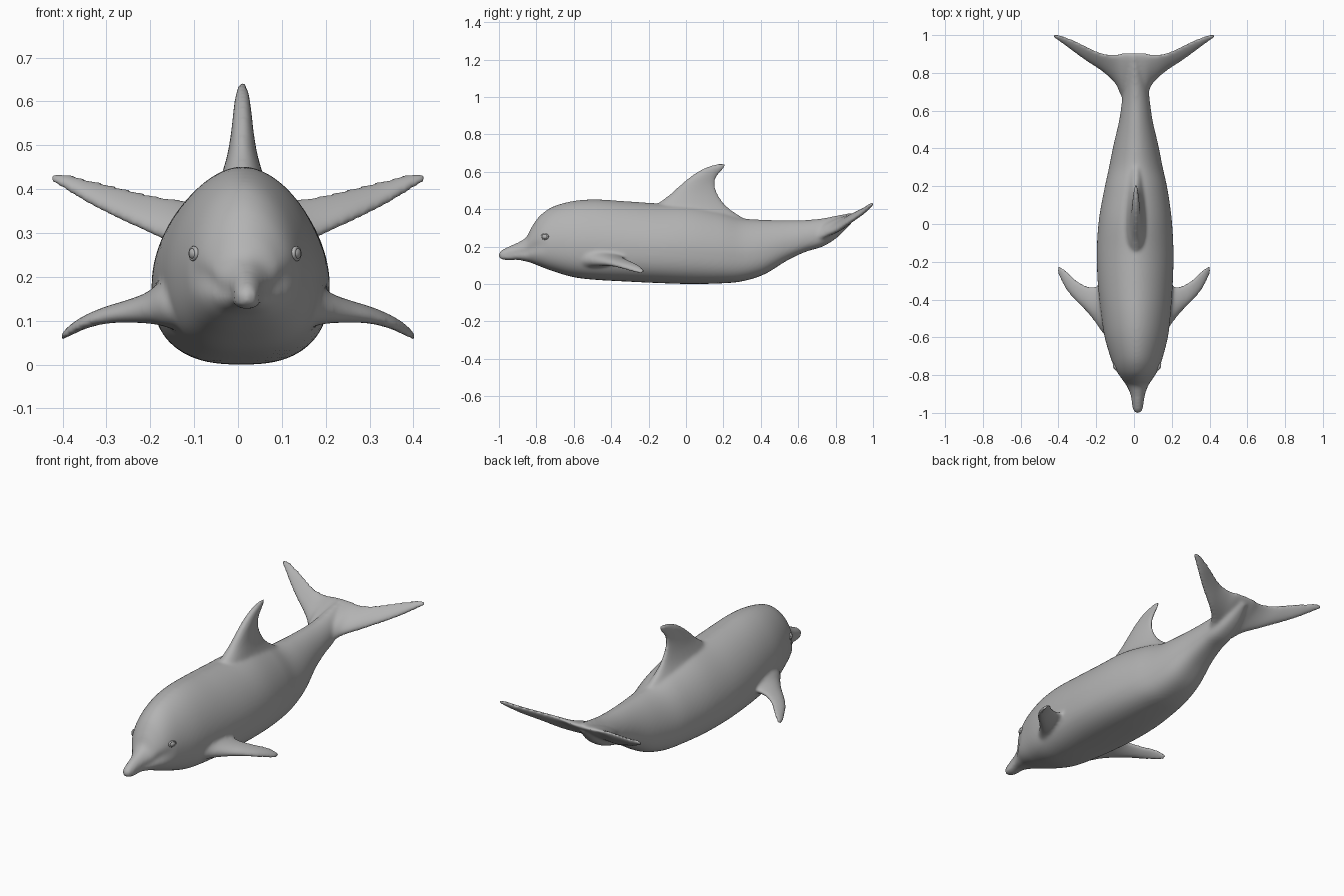
import bpy, bmesh
from math import sin, cos, pi, exp, radians
from mathutils import Vector

cube = bpy.data.objects.get("Cube")
if cube:
    bpy.data.objects.remove(cube, do_unlink=True)

grey = bpy.data.materials.new("dolphin grey")
grey.use_nodes = True
colour = (0.45, 0.45, 0.45, 1)
grey.diffuse_color = colour
grey.node_tree.nodes["Principled BSDF"].inputs["Base Color"].default_value = colour


def smooth_rows(rows, steps):
    """Pass a smooth curve through rows of numbers."""
    result = []
    for i in range(len(rows) - 1):
        before, start = rows[max(i - 1, 0)], rows[i]
        end, after = rows[i + 1], rows[min(i + 2, len(rows) - 1)]
        for s in range(steps):
            t = s / steps
            result.append([
                b + t * ((c - a) + t * ((2 * a - 5 * b + 4 * c - d)
                                        + t * (3 * b - a - 3 * c + d))) / 2
                for a, b, c, d in zip(before, start, end, after)])
    result.append(list(rows[-1]))
    return result


def loft(bm, rings):
    """Skin a list of point rings and cap both ends."""
    loops = [[bm.verts.new(p) for p in ring] for ring in rings]
    for low, high in zip(loops, loops[1:]):
        for k in range(len(low)):
            j = (k + 1) % len(low)
            bm.faces.new((low[k], low[j], high[j], high[k]))
    bm.faces.new(loops[0])
    bm.faces.new(loops[-1])


def power(value, exponent):
    return abs(value) ** exponent * (1 if value > 0 else -1)


def body_ring(row, count=64):
    """Egg-shaped section: narrow back, full belly, pinched mouth line."""
    y, low, high, half, centre = row
    middle = low + 0.42 * (high - low)
    mouth = 0.13 * min(max((-0.74 - y) / 0.08, 0), 1)
    ring = []
    for k in range(count):
        c, s = cos(2 * pi * k / count), sin(2 * pi * k / count)
        e = 1.1 if s > 0 else 0.75
        reach = (high if s > 0 else low) - middle
        width = half * power(c, e) * (1 - mouth * exp(-(s / 0.18) ** 2))
        ring.append((centre + width, y, middle + reach * abs(s) ** e))
    return ring


def fin_ring(row, axis, count=24):
    """Rounded blade section between a leading and a trailing point."""
    lead, trail, thick = Vector(row[:3]), Vector(row[3:6]), row[6]
    ring = []
    for k in range(count):
        c, s = cos(2 * pi * k / count), sin(2 * pi * k / count)
        point = (lead + trail) / 2 + (lead - trail) / 2 * c
        ring.append(point + axis * thick * s * (1 + 0.3 * c))
    return ring


def fin(bm, rows, axis):
    loft(bm, [fin_ring(r, axis.normalized()) for r in smooth_rows(rows, 6)])


def flip(row):
    """Mirror a fin section to the other side."""
    a, b, c, d, e, f, g = row
    return (-a, b, c, -d, e, f, g)


bm = bmesh.new()

# Body from beak to tail stock: y, bottom, top, half width, centre x
body = [
    (-1.0, .142, .168, .013, .02), (-.985, .131, .182, .026, .02),
    (-.95, .127, .2, .033, .02), (-.9, .129, .222, .042, .02),
    (-.855, .12, .25, .062, .018), (-.825, .112, .305, .083, .017),
    (-.78, .094, .366, .112, .016), (-.71, .068, .414, .137, .014),
    (-.6, .036, .444, .167, .012), (-.48, .022, .452, .184, .01),
    (-.32, .013, .442, .198, .007), (-.15, .005, .431, .203, .006),
    (.02, 0, .425, .193, .007), (.18, .003, .39, .168, .01),
    (.3, .014, .352, .142, .01), (.42, .052, .343, .118, .01),
    (.54, .125, .341, .09, .01), (.64, .172, .342, .075, .01),
    (.73, .2, .351, .066, .008), (.81, .25, .367, .048, .004),
    (.89, .33, .382, .018, 0),
]
loft(bm, [body_ring(r) for r in smooth_rows(body, 6)])

# Dorsal fin: height, leading y, trailing y, half thickness
dorsal = [
    (.34, -.24, .33, .075), (.39, -.19, .25, .062),
    (.43, -.15, .205, .047), (.48, -.085, .172, .033),
    (.53, -.03, .156, .025), (.57, .018, .165, .021),
    (.605, .07, .193, .017), (.63, .125, .213, .012),
    (.645, .185, .216, .006),
]
fin(bm, [(.01, lead, z, .01, trail, z, t) for z, lead, trail, t in dorsal],
    Vector((1, 0, 0)))

# Flippers, sweeping out, back and down: lead point, trail point, thickness
flipper = [
    (.1, -.62, .12, .1, -.29, .17, .065),
    (.16, -.58, .12, .16, -.31, .155, .052),
    (.2, -.525, .118, .2, -.33, .142, .035),
    (.25, -.465, .112, .25, -.327, .134, .024),
    (.3, -.415, .106, .3, -.3, .122, .018),
    (.35, -.36, .092, .345, -.258, .104, .014),
    (.385, -.3, .073, .38, -.228, .083, .011),
    (.407, -.25, .058, .403, -.217, .062, .006),
]
fin(bm, flipper, Vector((.35, 0, 1)))
fin(bm, [flip(r) for r in flipper], Vector((-.35, 0, 1)))

# Tail flukes, one blade from tip to tip
fluke = [
    (.05, .66, .235, .05, .906, .372, .034),
    (.1, .745, .26, .1, .897, .372, .023),
    (.17, .81, .287, .17, .905, .382, .018),
    (.25, .862, .323, .25, .94, .4, .015),
    (.33, .92, .362, .33, .978, .42, .013),
    (.395, .968, .4, .395, 1.0, .435, .011),
    (.43, .992, .42, .43, 1.003, .434, .006),
]
fin(bm, [flip(r) for r in reversed(fluke)] + fluke, Vector((0, -.8, 1)))

bmesh.ops.recalc_face_normals(bm, faces=bm.faces)
mesh = bpy.data.meshes.new("body_with_fins")
bm.to_mesh(mesh)
bm.free()
mesh.materials.append(grey)
mesh.shade_smooth()
dolphin = bpy.data.objects.new("body_with_fins", mesh)
bpy.context.collection.objects.link(dolphin)

# Fuse the lofts into one skin and soften the joins
fuse = dolphin.modifiers.new("fuse", 'REMESH')
fuse.mode = 'VOXEL'
fuse.voxel_size = 0.008
fuse.use_smooth_shade = True
soften = dolphin.modifiers.new("soften", 'SMOOTH')
soften.factor = 0.5
soften.iterations = 12

# Eyes with raised lids
for side, label in ((1, "left"), (-1, "right")):
    spot = (.016 + side * .117, -.755, .253)
    turn = -side * radians(22)
    bpy.ops.mesh.primitive_uv_sphere_add(
        segments=24, ring_count=16, radius=1, location=spot,
        rotation=(0, 0, turn))
    eye = bpy.context.object
    eye.name = label + "_eye"
    eye.scale = (.01, .017, .013)
    bpy.ops.mesh.primitive_torus_add(
        major_segments=32, minor_segments=10, major_radius=.018,
        minor_radius=.005, location=spot, rotation=(0, pi / 2, turn))
    lid = bpy.context.object
    lid.name = label + "_eyelid"
    lid.scale = (.75, 1, 1)
    for part in (eye, lid):
        part.data.materials.append(grey)
        part.data.shade_smooth()
